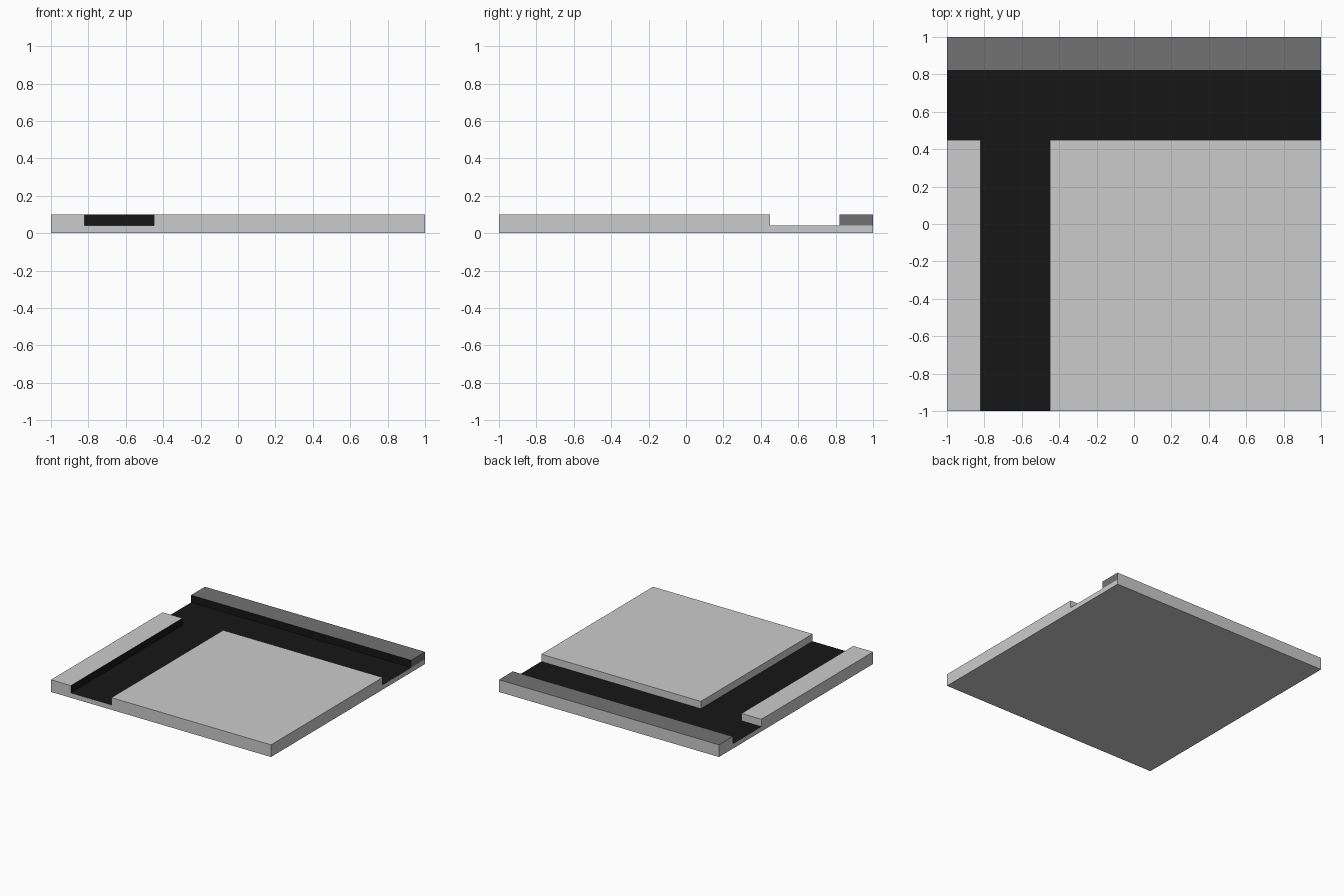
import bpy, bmesh
from mathutils import Vector

if "Cube" in bpy.data.objects:
    bpy.data.objects.remove(bpy.data.objects["Cube"])

FLOOR, TOP = 0.04, 0.10      # channel floor and raised kerb heights
X0, X1 = -0.82, -0.45        # side channel
Y0, Y1 = 0.45, 0.82          # cross channel
GREY, DARK, BLACK = 0, 1, 2


def material(name, v):
    m = bpy.data.materials.new(name)
    m.diffuse_color = (v, v, v, 1)
    m.use_nodes = True
    m.node_tree.nodes["Principled BSDF"].inputs["Base Color"].default_value = m.diffuse_color
    return m


# thin square slab
bm = bmesh.new()
bmesh.ops.create_cube(bm, size=1)
for v in bm.verts:
    v.co = Vector((v.co.x * 2, v.co.y * 2, (v.co.z + 0.5) * FLOOR))

# cut the slab along the channel edges
for co, no in [((X0, 0, 0), (1, 0, 0)), ((X1, 0, 0), (1, 0, 0)),
               ((0, Y0, 0), (0, 1, 0)), ((0, Y1, 0), (0, 1, 0))]:
    bmesh.ops.bisect_plane(bm, geom=bm.verts[:] + bm.edges[:] + bm.faces[:],
                           plane_co=co, plane_no=no)

# T-shaped channel floor is black, everything else on top is raised
raised = []
for f in bm.faces:
    f.normal_update()
    if f.normal.z > 0.5:
        c = f.calc_center_median()
        if Y0 < c.y < Y1 or (c.y < Y0 and X0 < c.x < X1):
            f.material_index = BLACK
        else:
            raised.append(f)
ext = bmesh.ops.extrude_face_region(bm, geom=raised)
bmesh.ops.translate(bm, vec=(0, 0, TOP - FLOOR),
                    verts=[g for g in ext["geom"] if isinstance(g, bmesh.types.BMVert)])
bmesh.ops.recalc_face_normals(bm, faces=bm.faces[:])

# back strip: dark top and dark right end
for f in bm.faces:
    c = f.calc_center_median()
    if c.y > Y1 + 0.01 and c.z > FLOOR + 0.01 and (f.normal.z > 0.5 or f.normal.x > 0.5):
        f.material_index = DARK

# merge the leftover coplanar cuts
bmesh.ops.dissolve_limit(bm, angle_limit=0.01, verts=bm.verts[:], edges=bm.edges[:],
                         delimit={'MATERIAL'})

mesh = bpy.data.meshes.new("channel_tile")
for m in (material("grey", 0.8), material("dark_grey", 0.17), material("black", 0.008)):
    mesh.materials.append(m)
bm.to_mesh(mesh)
bm.free()
tile = bpy.data.objects.new("channel_tile", mesh)
bpy.context.collection.objects.link(tile)
